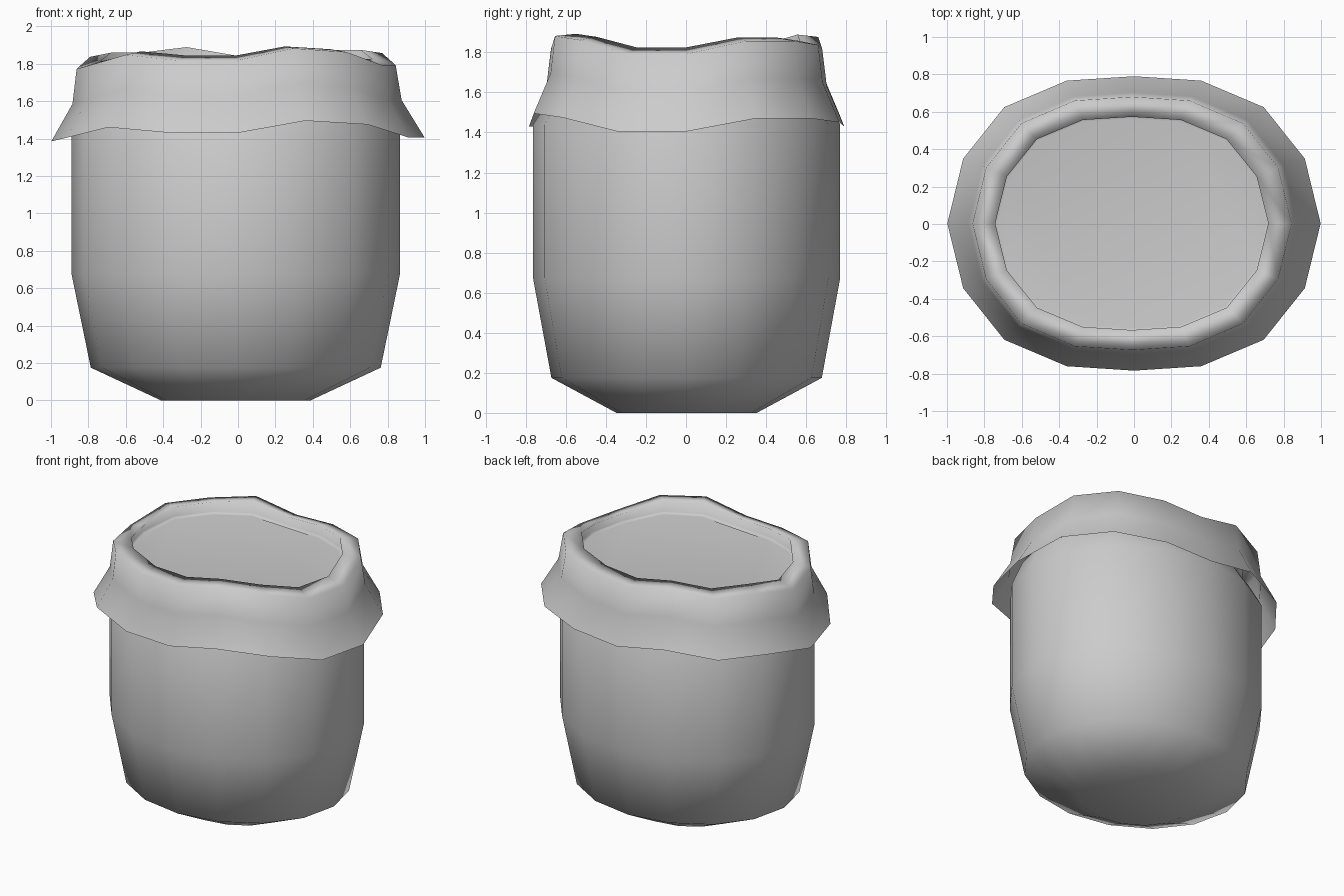
import bpy, bmesh, math

if "Cube" in bpy.data.objects:
    bpy.data.objects.remove(bpy.data.objects["Cube"])

SIDES = 16
QUARTER = SIDES // 4
# Reach of each corner over a quarter turn, in x and y
ROUND = [(math.cos(math.tau * k / SIDES), math.sin(math.tau * k / SIDES))
         for k in range(QUARTER + 1)]
SQUARED = [(1, 0), (0.915, 0.44), (0.695, 0.79), (0.36, 0.97), (0, 1)]
# Uneven hem height around the cloth, anticlockwise from +x
HEM = [1.405, 1.47, 1.47, 1.45, 1.43, 1.49, 1.45, 1.45,
       1.385, 1.405, 1.46, 1.43, 1.43, 1.495, 1.475, 1.405]
HEM_MEAN = 1.445

grey = bpy.data.materials.new("light_grey")
grey.use_nodes = True
colour = (0.6, 0.6, 0.6, 1)
grey.diffuse_color = colour
grey.node_tree.nodes["Principled BSDF"].inputs["Base Color"].default_value = colour


def corner(shape, k):
    """Unit position of corner k, mirrored from the quarter shape."""
    half = k % (2 * QUARTER)
    x, y = shape[min(half, 2 * QUARTER - half)]
    left = QUARTER < k < 3 * QUARTER
    return (-x if left else x), (y if k < 2 * QUARTER else -y)


def lathe(name, shape, profile, cap_bottom=False, cap_top=False):
    """Skin rings of (centre x, rx, ry, z, wave); wave scales the hem's unevenness."""
    bm = bmesh.new()
    rings = []
    for cx, rx, ry, z, wave in profile:
        ring = []
        for k in range(SIDES):
            x, y = corner(shape, k)
            lift = wave * (HEM[k] - HEM_MEAN)
            ring.append(bm.verts.new((cx + rx * x, ry * y + 0.003, z + lift)))
        rings.append(ring)
    for low, high in zip(rings, rings[1:]):
        for k in range(SIDES):
            n = (k + 1) % SIDES
            bm.faces.new((low[k], low[n], high[n], high[k]))
    if cap_bottom:
        bm.faces.new(rings[0][::-1])
    if cap_top:
        bm.faces.new(rings[-1])
    for f in bm.faces:
        f.smooth = True
    mesh = bpy.data.meshes.new(name)
    bm.to_mesh(mesh)
    bm.free()
    mesh.materials.append(grey)
    obj = bpy.data.objects.new(name, mesh)
    bpy.context.collection.objects.link(obj)


# Rounded pot, narrowing under the cloth
lathe("pot_body", ROUND, [
    (-0.012, 0.40, 0.35, 0, 0),
    (-0.012, 0.775, 0.675, 0.175, 0),
    (-0.012, 0.878, 0.767, 0.675, 0),
    (-0.012, 0.878, 0.767, 1.44, 0),
    (-0.012, 0.82, 0.66, 1.6, 0),
], cap_bottom=True)

# Cloth cover: flared hem, collar, rolled rim, undercut wall and sunken top
lathe("cloth_cover", SQUARED, [
    (0, 0.998, 0.787, HEM_MEAN, 1),
    (-0.005, 0.88, 0.70, HEM_MEAN + 0.2, 1),
    (-0.01, 0.853, 0.677, 1.832, 1),
    (-0.012, 0.73, 0.57, 1.855, 0.75),
    (-0.012, 0.755, 0.595, 1.775, 0.4),
    (-0.012, 0.72, 0.56, 1.77, 0.4),
], cap_top=True)
